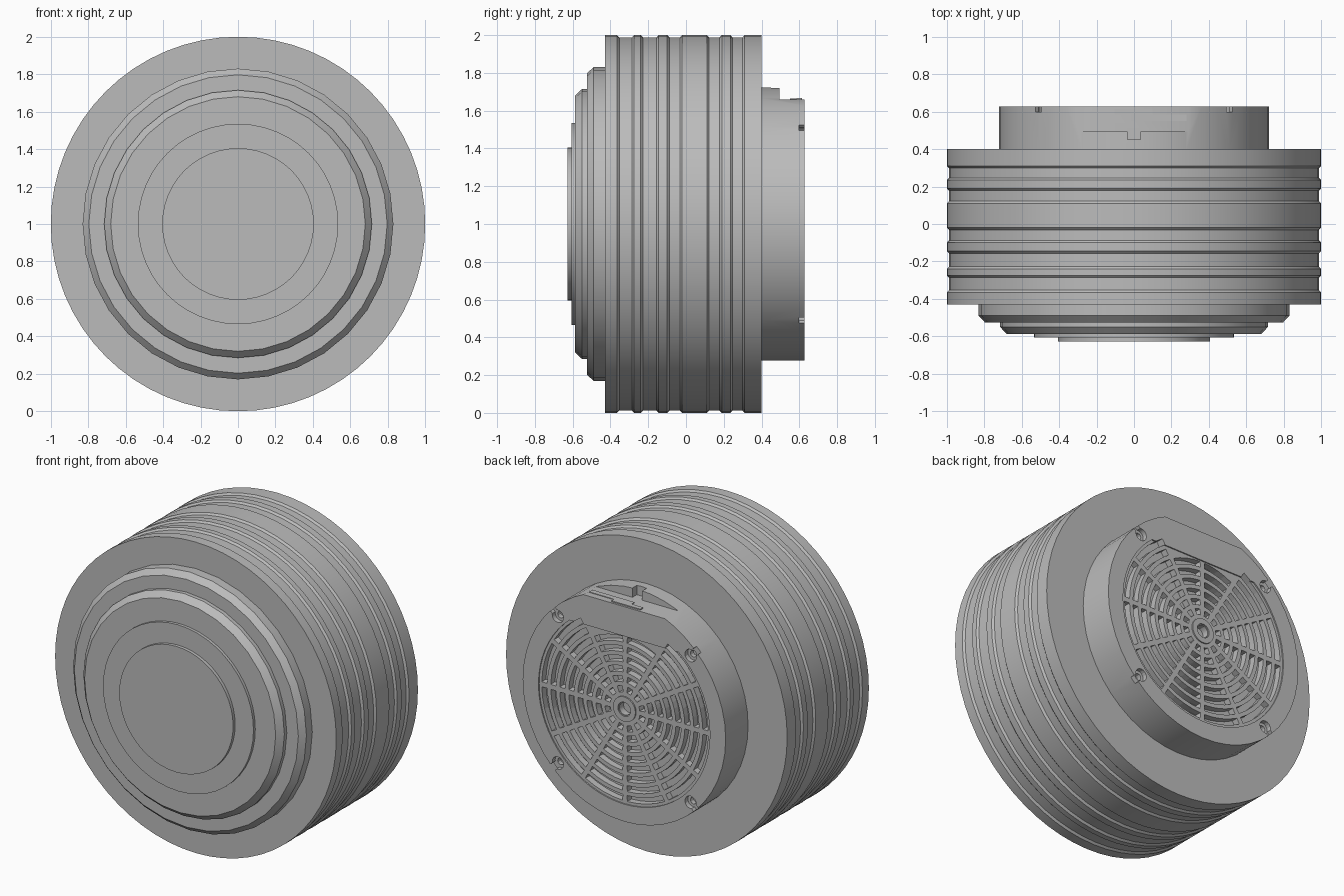
import bpy, bmesh
from math import sin, cos, pi, radians, hypot

cube = bpy.data.objects.get("Cube")
if cube:
    bpy.data.objects.remove(cube, do_unlink=True)

metal = bpy.data.materials.new("grey metal")
metal.use_nodes = True
GREY = (0.5, 0.5, 0.5, 1)
metal.diffuse_color = GREY
metal.node_tree.nodes["Principled BSDF"].inputs["Base Color"].default_value = GREY


def make(name, bm):
    bmesh.ops.recalc_face_normals(bm, faces=bm.faces)
    mesh = bpy.data.meshes.new(name)
    bm.to_mesh(mesh)
    bm.free()
    mesh.materials.append(metal)
    ob = bpy.data.objects.new(name, mesh)
    bpy.context.collection.objects.link(ob)
    return ob


def activate(ob):
    bpy.ops.object.select_all(action='DESELECT')
    ob.select_set(True)
    bpy.context.view_layer.objects.active = ob


def smooth(ob):
    activate(ob)
    bpy.ops.object.shade_smooth_by_angle(angle=radians(30))


def lathe(name, profile, sides):
    """Solid of revolution about the y axis at z = 1, from (y, radius) pairs."""
    bm = bmesh.new()
    rings = [[bm.verts.new((r * sin(2 * pi * i / sides), y, 1 + r * cos(2 * pi * i / sides)))
              for i in range(sides)] for y, r in profile]
    for a, b in zip(rings, rings[1:]):
        for i in range(sides):
            j = (i + 1) % sides
            bm.faces.new((a[i], a[j], b[j], b[i]))
    bm.faces.new(rings[0])
    bm.faces.new(rings[-1])
    ob = make(name, bm)
    smooth(ob)
    return ob


def prism(bm, outline, y0, y1):
    """Extrude an (x, height above axis) outline along y."""
    a = [bm.verts.new((x, y0, 1 + z)) for x, z in outline]
    b = [bm.verts.new((x, y1, 1 + z)) for x, z in outline]
    bm.faces.new(a)
    bm.faces.new(b[::-1])
    for i in range(len(a)):
        j = (i + 1) % len(a)
        bm.faces.new((a[i], b[i], b[j], a[j]))


def arc(r, a0, a1, n):
    return [(r * cos(a0 + (a1 - a0) * i / n), r * sin(a0 + (a1 - a0) * i / n))
            for i in range(n + 1)]


def circle(r, n, cx=0, cz=0):
    return [(cx + x, cz + z) for x, z in arc(r, 0, 2 * pi, n)[:-1]]


def box(x0, x1, z0, z1):
    return [(x0, z0), (x1, z0), (x1, z1), (x0, z1)]


def cut(target, pieces):
    """Subtract separate prisms (outline, y0, y1) from the target."""
    bm = bmesh.new()
    for outline, y0, y1 in pieces:
        prism(bm, outline, y0, y1)
    cutter = make("cutter", bm)
    cutter.hide_render = True
    activate(target)
    mod = target.modifiers.new("cut", 'BOOLEAN')
    mod.operation = 'DIFFERENCE'
    mod.solver = 'EXACT'
    mod.object = cutter
    bpy.ops.object.modifier_apply(modifier=mod.name)
    bpy.data.objects.remove(cutter, do_unlink=True)


# Main drum with shallow grooves
profile = [(-0.43, 1)]
for y0, y1 in [(-0.365, -0.275), (-0.24, -0.145), (-0.1, -0.02), (0.11, 0.19), (0.235, 0.31)]:
    profile += [(y0, 1), (y0 + 0.012, 0.988), (y1 - 0.012, 0.988), (y1, 1)]
profile.append((0.4, 1))
lathe("drum", profile, 64)

# Stepped front caps
lathe("front_flange", [(-0.42, 0.83), (-0.49, 0.83), (-0.525, 0.797)], 32)
lathe("front_plate", [(-0.51, 0.715), (-0.55, 0.715), (-0.588, 0.68)], 32)
lathe("front_disc", [(-0.58, 0.535), (-0.607, 0.535)], 48)
lathe("front_cap", [(-0.6, 0.405), (-0.628, 0.405)], 48)

# Rear housing with a flat on top and a key notch
BACK = 0.628
OUT = BACK + 0.1
housing = lathe("rear_housing", [(0.38, 0.722), (BACK, 0.722)], 48)
cut(housing, [(box(-0.5, 0.5, 0.66, 0.9), 0.495, OUT)])
cut(housing, [(box(-0.035, 0.035, 0.66, 0.9), 0.45, 0.51)])

# Shallow circular vent panel, trimmed straight at the top
panel = [(x, min(z, 0.47)) for x, z in circle(0.61, 64)]
panel = [p for p in panel if p[1] < 0.47 or abs(p[0]) > 0.36]
cut(housing, [(panel, BACK - 0.008, OUT)])

# Curved vent slots in twelve sectors
slots = []
for ring in range(8):
    r = 0.125 + 0.064 * ring
    for sector in range(12):
        mid = radians(15 + 30 * sector)
        if r * sin(mid) > 0.45:
            continue
        half = radians(15) - 0.016 / r
        outline = arc(r - 0.019, mid - half, mid + half, 4)
        outline += arc(r + 0.019, mid + half, mid - half, 4)
        slots.append((outline, BACK - 0.05, OUT))
cut(housing, slots)

# Central hole
cut(housing, [(circle(0.04, 16), BACK - 0.05, OUT)])

# Screw pockets opening to the rim
for sx in (-1, 1):
    for sz in (-1, 1):
        c = 0.472
        d = 0.022 / hypot(1, 1)
        channel = [(sx * (c - d), sz * (c + d)), (sx * (c + d), sz * (c - d)),
                   (sx * (c + d + 0.1), sz * (c - d + 0.1)),
                   (sx * (c - d + 0.1), sz * (c + d + 0.1))]
        cut(housing, [(circle(0.04, 16, sx * c, sz * c), BACK - 0.03, OUT)])
        cut(housing, [(channel, BACK - 0.03, OUT)])
        cut(housing, [(circle(0.022, 12, sx * c, sz * c), BACK - 0.06, OUT)])
smooth(housing)

# Hub ring around the central hole
bm = bmesh.new()
N = 24
loops = [[bm.verts.new((x, y, 1 + z)) for x, z in circle(r, N)]
         for r, y in [(0.08, BACK - 0.02), (0.08, BACK), (0.045, BACK), (0.045, BACK - 0.02)]]
for k in range(4):
    a, b = loops[k], loops[(k + 1) % 4]
    for i in range(N):
        j = (i + 1) % N
        bm.faces.new((a[i], a[j], b[j], b[i]))
smooth(make("hub_ring", bm))

# Latch strips lying on the housing flat
bm = bmesh.new()
prism(bm, box(-0.105, 0.1, 0.655, 0.667), 0.585, 0.615)
prism(bm, box(-0.02, 0.28, 0.655, 0.664), 0.55, 0.584)
make("latch_strips", bm)
